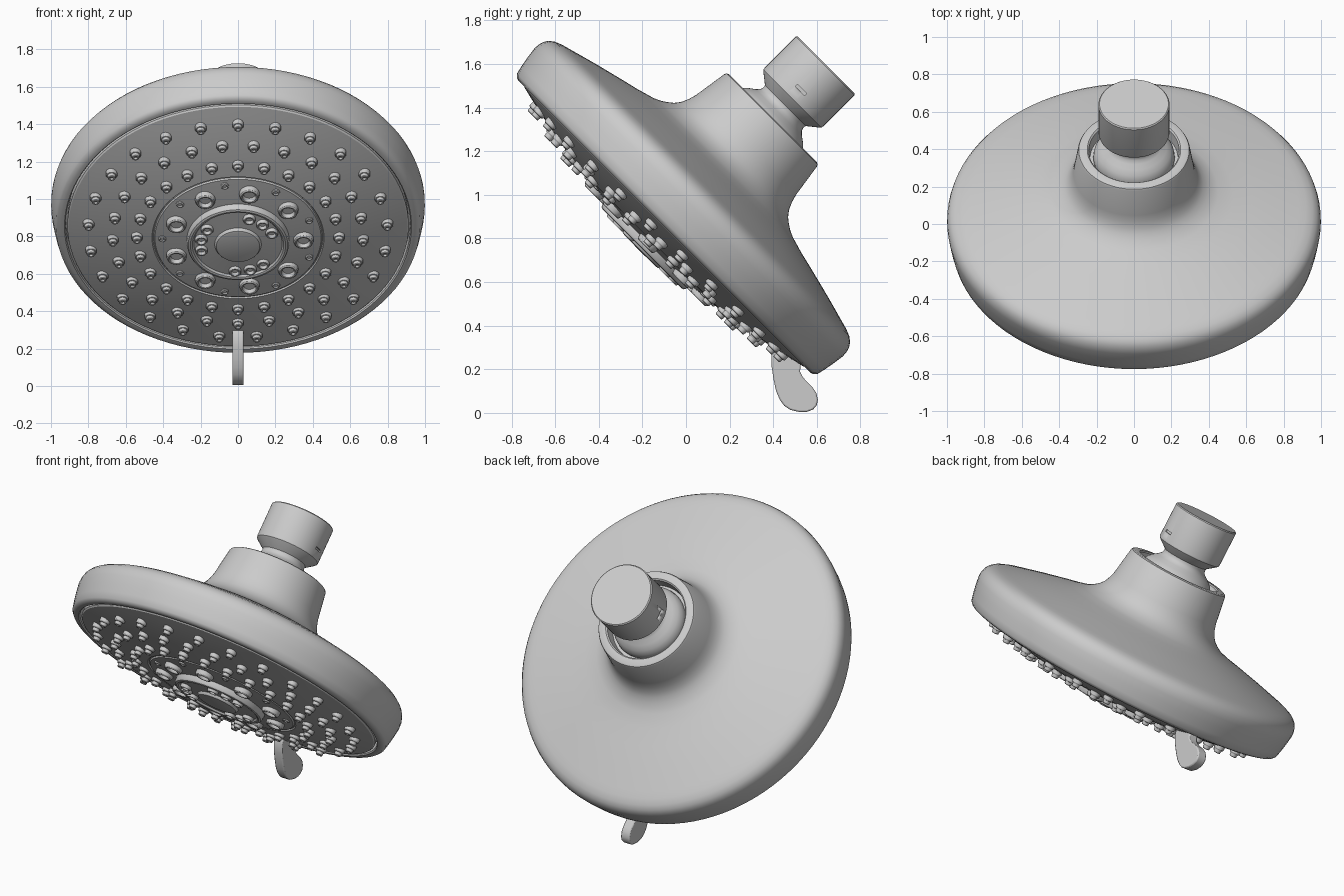
import bpy, bmesh, math
from mathutils import Matrix

if "Cube" in bpy.data.objects:
    bpy.data.objects.remove(bpy.data.objects["Cube"])

# Head frame: local z points out of the spray face, local y runs up the tilted face
TILT = Matrix.Translation((0, -0.674 * math.sqrt(.5), 0.674 * math.sqrt(.5))) @ Matrix.Rotation(math.radians(135), 4, 'X')


def lathe(bm, profile, seg, cx=0.0, cy=0.0):
    """Revolve (radius, depth) points; depth is measured backwards from the face."""
    rings = []
    for r, a in profile:
        if r == 0:
            rings.append([bm.verts.new((cx, cy, -a))])
        else:
            rings.append([bm.verts.new((cx + r * math.sin(2 * math.pi * i / seg),
                                        cy + r * math.cos(2 * math.pi * i / seg), -a))
                          for i in range(seg)])
    for p, q in zip(rings, rings[1:]):
        for i in range(seg):
            j = (i + 1) % seg
            if len(p) == 1:
                bm.faces.new((p[0], q[i], q[j]))
            elif len(q) == 1:
                bm.faces.new((p[i], q[0], p[j]))
            else:
                bm.faces.new((p[i], q[i], q[j], p[j]))


def finish(name, bm, matrix=TILT, angle=32):
    bmesh.ops.recalc_face_normals(bm, faces=bm.faces)
    bm.transform(matrix)
    me = bpy.data.meshes.new(name)
    bm.to_mesh(me)
    bm.free()
    me.shade_smooth()
    me.set_sharp_from_angle(angle=math.radians(angle))
    ob = bpy.data.objects.new(name, me)
    bpy.context.collection.objects.link(ob)
    return ob


def turned(name, profile, seg=96):
    bm = bmesh.new()
    lathe(bm, profile, seg)
    return finish(name, bm)


def dome(r):
    return 0.417 + r * r / 7.16


def nozzles(name, radius, angles, shape, base, seg=14):
    """Ring of small turned nozzles; shape is (radius, height above base)."""
    bm = bmesh.new()
    for deg in angles:
        t = math.radians(deg)
        lathe(bm, [(r, base - h) for r, h in shape], seg,
              radius * math.sin(t), radius * math.cos(t))
    return finish(name, bm)


# Bell-shaped housing with hollow collar
turned("housing", [
    (0, .60), (.922, .60), (.922, .54), (.928, .533), (.945, .533), (.962, .539),
    (.974, .552), (.983, .59), (.992, .64), (.999, .69), (.998, .715), (.991, .74),
    (.978, .76), (.955, .778), (.92, .792), (.88, .803), (.76, .836), (.63, .869),
    (.53, .893), (.45, .916), (.42, .93), (.395, .946), (.37, .966), (.35, .992),
    (.335, 1.025), (.324, 1.063), (.30, 1.222), (.295, 1.232), (.285, 1.237),
    (.25, 1.237), (.242, 1.23), (.235, 1.17), (0, 1.17)])

# Domed spray face with a fine groove around the inner plate
face = [(0, .58), (.912, .58), (.912, dome(.912) + .006), (.905, dome(.905))]
face += [(r, dome(r)) for r in (.85, .78, .7, .62, .54, .46)]
face += [(.455, dome(.455) + .008), (.449, dome(.449) + .008), (.444, dome(.444))]
face += [(r, dome(r)) for r in (.38, .3, .2)] + [(0, dome(0))]
turned("spray_face", face)

# Centre dial with raised rim and button
turned("centre_dial", [
    (0, .44), (.275, .44), (.272, .402), (.266, .393), (.255, .389), (.244, .392),
    (.236, .402), (.125, .396), (.121, .386), (.116, .380), (.105, .377), (0, .375)], 64)

# Ball joint neck and threaded-pipe connector
connector = turned("pipe_connector", [
    (0, 1.16), (.215, 1.16), (.218, 1.18), (.213, 1.21), (.198, 1.235), (.175, 1.257),
    (.15, 1.275), (.135, 1.29), (.13, 1.305), (.132, 1.318), (.18, 1.356),
    (.188, 1.364), (.190, 1.375), (.190, 1.576), (.184, 1.582), (0, 1.582)], 64)

# Small wrench notches on both sides of the connector
bm = bmesh.new()
for s in (-1, 1):
    bmesh.ops.create_cube(bm, size=1, matrix=Matrix.Translation((s * .194, 0, -1.42))
                          @ Matrix.Diagonal((.03, .06, .014, 1)))
cutter = finish("notch_cutter", bm)
cutter.hide_render = True
cutter.hide_set(True)
cut = connector.modifiers.new("notches", 'BOOLEAN')
cut.operation = 'DIFFERENCE'
cut.object = cutter

# Three outer rings of rubber nozzles
tip = [(0, -.02), (.031, -.02), (.031, .014), (.027, .02), (.022, .021), (.020, .038),
       (.017, .041), (.010, .041), (.008, .03), (0, .03)]
for label, r, n, start in (("outer", .80, 25, 0), ("middle", .67, 25, 7.2), ("inner", .54, 24, 0)):
    nozzles(label + "_nozzles", r, [start + 360 * i / n for i in range(n)], tip, dome(r))

# Wide ring-shaped nozzles on the inner plate, with small jets between them
wide = [(0, -.02), (.055, -.02), (.054, .008), (.050, .022), (.044, .027), (.037, .026),
        (.032, .018), (.030, .004), (0, .004)]
nozzles("wide_nozzles", .35, [10 + 40 * i for i in range(9)], wide, dome(.35), 24)
jet = [(0, -.02), (.023, -.02), (.021, .005), (.015, .009), (.010, .003), (0, .003)]
nozzles("small_jets", .405, [30 + 40 * i for i in range(9)], jet, dome(.405))

# Three groups of three nozzles on the dial
dial = [(0, -.02), (.033, -.02), (.033, .012), (.029, .020), (.022, .020), (.018, .012),
        (.017, .002), (0, .002)]
nozzles("dial_nozzles", .20, [g + d for g in (41, 161, 281) for d in (-23.5, 0, 23.5)],
        dial, .400, 18)

# Mode lever: flat paddle outline extruded across x, with softened edges
outline = [(.405, .30), (.392, .266), (.393, .21), (.402, .15), (.413, .10), (.43, .06),
           (.45, .033), (.478, .014), (.52, .004), (.555, .005), (.582, .015), (.599, .033),
           (.605, .06), (.598, .09), (.582, .115), (.555, .142), (.535, .165), (.523, .19),
           (.53, .26)]
bm = bmesh.new()
f = bm.faces.new([bm.verts.new((-.03, y, z)) for y, z in outline])
ext = bmesh.ops.extrude_face_region(bm, geom=[f])
bmesh.ops.translate(bm, vec=(.06, 0, 0), verts=[v for v in ext["geom"] if isinstance(v, bmesh.types.BMVert)])
lever = finish("mode_lever", bm, Matrix.Identity(4))
bev = lever.modifiers.new("soft_edges", 'BEVEL')
bev.width = .007
bev.segments = 2
bev.limit_method = 'ANGLE'
bev.angle_limit = math.radians(50)
